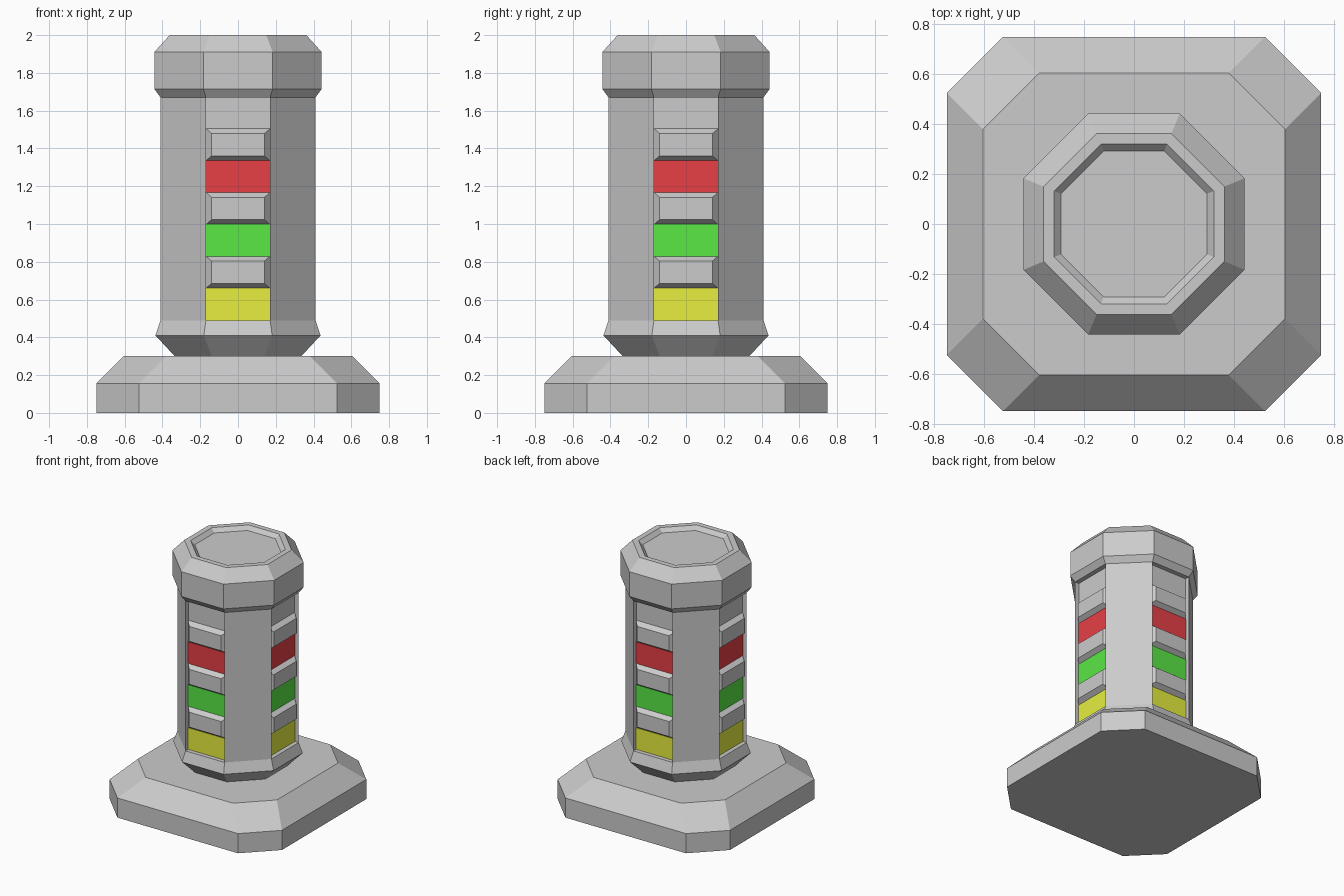
import bpy, bmesh, math
from mathutils import Matrix

if "Cube" in bpy.data.objects:
    bpy.data.objects.remove(bpy.data.objects["Cube"])

T = math.tan(math.pi / 8)
SHAFT, DEPTH = 0.41, 0.036      # shaft half width, channel depth
EDGE = SHAFT * T                # half width of a shaft side


def make_object(name, bm, color=None):
    bmesh.ops.recalc_face_normals(bm, faces=bm.faces[:])
    mesh = bpy.data.meshes.new(name)
    bm.to_mesh(mesh)
    bm.free()
    obj = bpy.data.objects.new(name, mesh)
    bpy.context.collection.objects.link(obj)
    if color:
        mat = bpy.data.materials.new(name + "_paint")
        mat.diffuse_color = (*color, 1)
        mat.use_nodes = True
        mat.node_tree.nodes["Principled BSDF"].inputs["Base Color"].default_value = mat.diffuse_color
        mesh.materials.append(mat)
    return obj


def octagon_loft(profile):
    """Stack eight-sided rings given as (z, half width, half side length)."""
    bm = bmesh.new()
    rings = []
    for z, h, c in profile:
        pts = [(h, -c), (h, c), (c, h), (-c, h), (-h, c), (-h, -c), (-c, -h), (c, -h)]
        rings.append([bm.verts.new((x, y, z)) for x, y in pts])
    for a, b in zip(rings, rings[1:]):
        for i in range(8):
            j = (i + 1) % 8
            bm.faces.new((a[i], a[j], b[j], b[i]))
    bm.faces.new(rings[0][::-1])
    bm.faces.new(rings[-1])
    bmesh.ops.recalc_face_normals(bm, faces=bm.faces[:])
    return bm


def four_sides(name, blocks, color=None):
    """Blocks of (z0, z1, outer y, side inset, bottom inset, top inset) on every side."""
    bm = bmesh.new()
    back = SHAFT - DEPTH - 0.01
    for z0, z1, out, s, lo, hi in blocks:
        for k in range(4):
            rot = Matrix.Rotation(k * math.pi / 2, 3, 'Z')
            rings = []
            for y, ds, dl, dh in ((back, 0, 0, 0), (SHAFT - DEPTH, 0, 0, 0), (out, s, lo, hi)):
                w = EDGE - ds
                pts = [(-w, z0 + dl), (w, z0 + dl), (w, z1 - dh), (-w, z1 - dh)]
                rings.append([bm.verts.new(rot @ Matrix.Translation((x, -y, z)).translation)
                              for x, z in pts])
            for a, b in zip(rings, rings[1:]):
                for i in range(4):
                    j = (i + 1) % 4
                    bm.faces.new((a[i], a[j], b[j], b[i]))
            bm.faces.new(rings[0][::-1])
            bm.faces.new(rings[-1])
    return make_object(name, bm, color)


# Wide chamfered base
make_object("base", octagon_loft([(0, 0.75, 0.525), (0.155, 0.75, 0.525), (0.30, 0.605, 0.38)]))

# Column with collar, shaft, cap and sunken top
profile = [(0.30, 0.335), (0.41, 0.437), (0.49, SHAFT), (1.67, SHAFT), (1.715, 0.443),
           (1.91, 0.443), (2.0, 0.362), (2.0, 0.32), (1.97, 0.292)]
bm = octagon_loft([(z, r, r * T) for z, r in profile])

# Channels sunk into the four straight sides of the shaft
sides = [f for f in bm.faces
         if abs(f.calc_center_median().z - 1.08) < 0.01
         and max(abs(f.normal.x), abs(f.normal.y)) > 0.99]
for f in bmesh.ops.extrude_discrete_faces(bm, faces=sides)["faces"]:
    f.normal_update()
    bmesh.ops.translate(bm, verts=f.verts[:], vec=-f.normal * DEPTH)
make_object("column", bm)

# Bevelled ribs between the lights
four_sides("ribs", [(z, z + 0.17, SHAFT, 0.03, 0.026, 0.026) for z in (0.66, 0.997, 1.335)])

# Coloured light panels
for name, z, color in (("yellow_lights", 0.49, (0.8, 0.86, 0.05)),
                       ("green_lights", 0.829, (0.1, 0.8, 0.06)),
                       ("red_lights", 1.166, (0.8, 0.05, 0.06))):
    four_sides(name, [(z, z + 0.17, SHAFT - DEPTH + 0.003, 0, 0, 0)], color)
